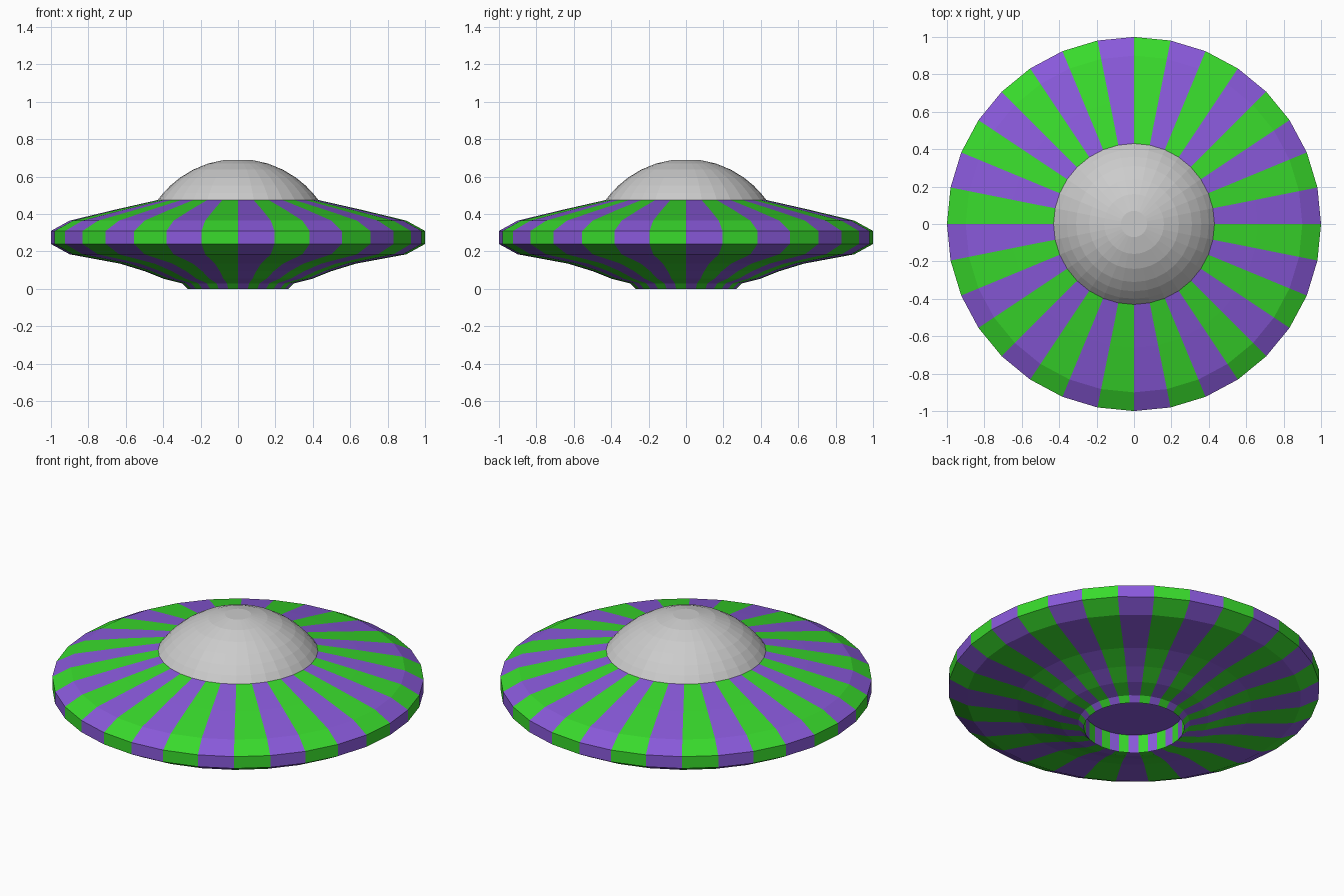
import bpy, math

if "Cube" in bpy.data.objects:
    bpy.data.objects.remove(bpy.data.objects["Cube"])

SIDES = 32


def material(name, rgb):
    m = bpy.data.materials.new(name)
    m.diffuse_color = (*rgb, 1)
    m.use_nodes = True
    m.node_tree.nodes["Principled BSDF"].inputs["Base Color"].default_value = m.diffuse_color
    return m


def lathe(name, profile, mats=(), cap_start=False, cap_end=False):
    """Spin (radius, z) points listed from bottom to top on the outside; stripes alternate."""
    verts = [(r * math.cos(2 * math.pi * i / SIDES), r * math.sin(2 * math.pi * i / SIDES), z)
             for r, z in profile for i in range(SIDES)]
    faces, slots = [], []
    for k in range(len(profile) - 1):
        for i in range(SIDES):
            j = (i + 1) % SIDES
            a, b = k * SIDES, (k + 1) * SIDES
            faces.append((a + i, a + j, b + j, b + i))
            slots.append(i % 2)
    if cap_start:
        faces.append(tuple(reversed(range(SIDES))))
        slots.append(0)
    if cap_end:
        n = (len(profile) - 1) * SIDES
        faces.append(tuple(range(n, n + SIDES)))
        slots.append(0)
    mesh = bpy.data.meshes.new(name)
    mesh.from_pydata(verts, [], faces)
    for m in mats:
        mesh.materials.append(m)
    if mats:
        mesh.polygons.foreach_set("material_index", slots)
    mesh.update()
    ob = bpy.data.objects.new(name, mesh)
    bpy.context.collection.objects.link(ob)
    return ob


purple = material("purple", (0.25, 0.10, 0.70))
green = material("green", (0.04, 0.70, 0.025))

# Striped saucer body: recess ceiling, recess wall, underside, rim, upper deck
lathe("saucer_body", [
    (0.27, 0.11), (0.27, 0.0), (0.30, 0.03), (0.40, 0.055), (0.50, 0.095),
    (0.63, 0.135), (0.90, 0.185), (1.0, 0.24), (1.0, 0.31), (0.90, 0.365),
    (0.66, 0.423), (0.43, 0.475)], (purple, green), cap_start=True)

# Grey dome: a faceted spherical cap with a small flat top
R, CZ = 0.53, 0.165
dome = [(r, CZ + math.sqrt(R * R - r * r)) for r in (0.43, 0.40, 0.36, 0.31, 0.24, 0.16, 0.07)]
lathe("dome", dome, cap_end=True)
